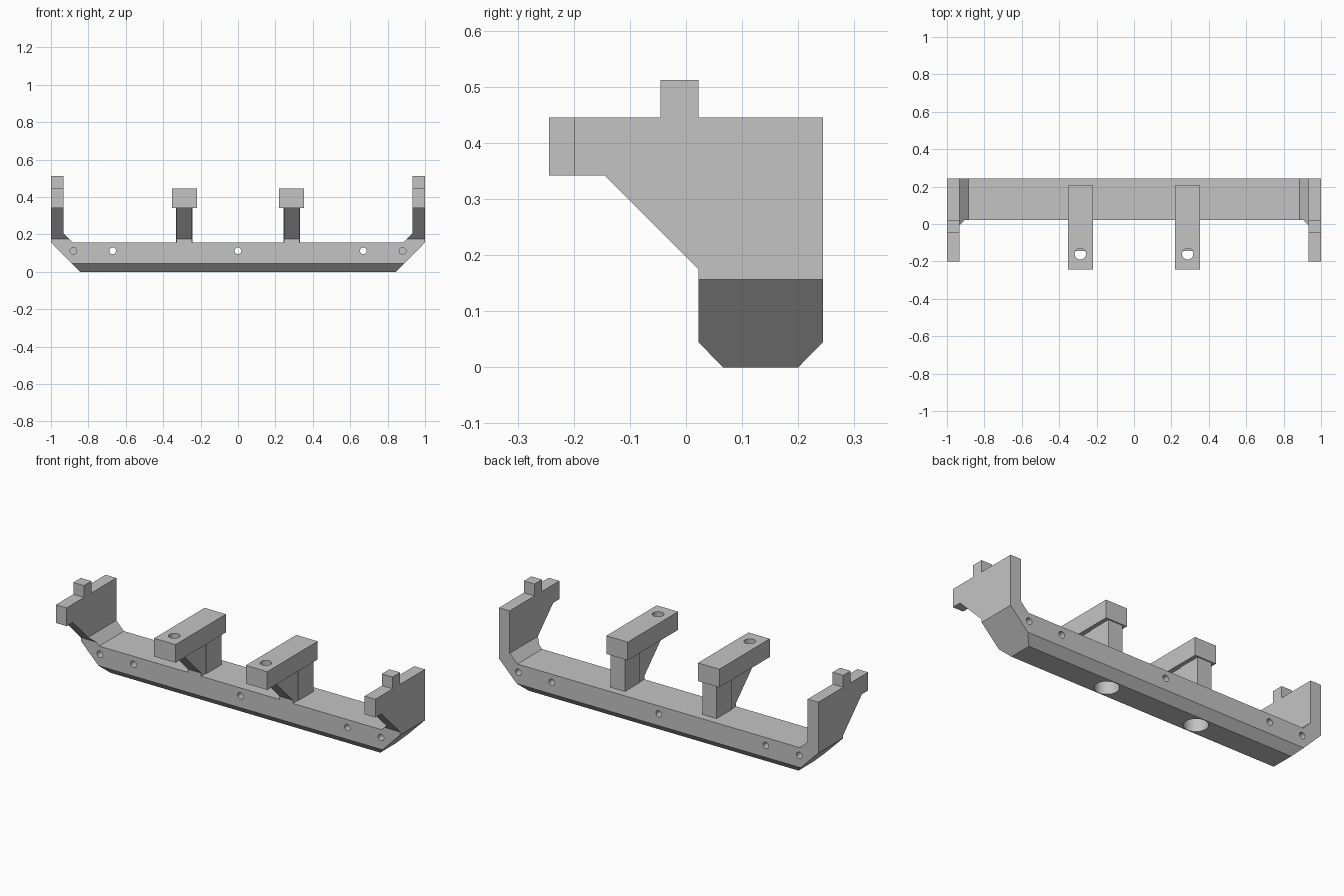
import bpy
import bmesh
from mathutils import Matrix, Vector

cube = bpy.data.objects.get("Cube")
if cube:
    bpy.data.objects.remove(cube, do_unlink=True)

grey = bpy.data.materials.new("plain grey")
grey.use_nodes = True
COLOUR = (0.55, 0.55, 0.55, 1)
grey.diffuse_color = COLOUR
grey.node_tree.nodes["Principled BSDF"].inputs["Base Color"].default_value = COLOUR


def finish(name, bm):
    bmesh.ops.recalc_face_normals(bm, faces=bm.faces)
    mesh = bpy.data.meshes.new(name)
    bm.to_mesh(mesh)
    bm.free()
    mesh.materials.append(grey)
    ob = bpy.data.objects.new(name, mesh)
    bpy.context.collection.objects.link(ob)
    return ob


def prism(name, points, axis, start, end):
    """Extrude a flat profile along x (points are y, z) or along y (points are x, z)."""
    bm = bmesh.new()
    place = (lambda u, v: (start, u, v)) if axis == "X" else (lambda u, v: (u, start, v))
    face = bm.faces.new([bm.verts.new(place(u, v)) for u, v in points])
    moved = bmesh.ops.extrude_face_region(bm, geom=[face])["geom"]
    shift = end - start
    offset = Vector((shift, 0, 0)) if axis == "X" else Vector((0, shift, 0))
    bmesh.ops.translate(bm, vec=offset, verts=[g for g in moved if isinstance(g, bmesh.types.BMVert)])
    return finish(name, bm)


def box(name, x0, x1, y0, y1, z0, z1):
    return prism(name, [(x0, z0), (x1, z0), (x1, z1), (x0, z1)], "Y", y0, y1)


def add_drill(bm, centre, radius, depth, axis):
    turn = Matrix.Rotation(1.5707963, 4, "X") if axis == "Y" else Matrix()
    bmesh.ops.create_cone(bm, cap_ends=True, segments=32, radius1=radius, radius2=radius,
                          depth=depth, matrix=Matrix.Translation(centre) @ turn)


def combine(ob, tool, operation):
    """Apply a boolean and discard the tool."""
    tool.hide_render = True
    mod = ob.modifiers.new(operation.lower(), "BOOLEAN")
    mod.operation, mod.solver, mod.object = operation, "EXACT", tool
    bpy.context.view_layer.update()
    graph = bpy.context.evaluated_depsgraph_get()
    mesh = bpy.data.meshes.new_from_object(ob.evaluated_get(graph))
    ob.modifiers.clear()
    ob.data = mesh
    bpy.data.objects.remove(tool, do_unlink=True)


def smooth(ob):
    bpy.ops.object.select_all(action="DESELECT")
    ob.select_set(True)
    bpy.context.view_layer.objects.active = ob
    bpy.ops.object.shade_smooth_by_angle(angle=0.52)


# Beam with upright ends: the U-shaped front outline crossed with the side outline
half = [(0.845, 0), (1, 0.157), (1, 0.512), (0.933, 0.512), (0.933, 0.205), (0.885, 0.157)]
outline = half + [(-x, z) for x, z in reversed(half)]
side = [(0.066, 0), (0.2, 0), (0.244, 0.045), (0.244, 0.445), (0.022, 0.445),
        (0.022, 0.512), (-0.045, 0.512), (-0.045, 0.445), (-0.2, 0.445),
        (-0.2, 0.342), (-0.145, 0.342), (0.022, 0.175), (0.022, 0.045)]
frame = prism("cradle_frame", outline, "Y", -0.4, 0.4)
combine(frame, prism("side_outline", side, "X", -1.1, 1.1), "INTERSECT")

# Cross holes, blind end holes and wide sockets underneath
drills = bmesh.new()
for x in (-0.67, 0, 0.67):
    add_drill(drills, (x, 0.133, 0.112), 0.018, 0.4, "Y")
for s in (-1, 1):
    for y in (0.022, 0.244):
        add_drill(drills, (s * 0.88, y, 0.112), 0.018, 0.14, "Y")
    add_drill(drills, (s * 0.287, 0.133, 0), 0.063, 0.2, "Z")
combine(frame, finish("frame_drills", drills), "DIFFERENCE")
smooth(frame)

# Two brackets: post, sloping brace and drilled arm
brace = [(0.1, 0.157), (0.022, 0.157), (0.022, 0.175), (-0.145, 0.342), (0.1, 0.342)]
for s, label in ((1, "left"), (-1, "right")):
    x = s * 0.287
    box(label + "_post", x - 0.045, x + 0.045, 0.066, 0.2, 0.157, 0.342)
    prism(label + "_brace", brace, "X", x - 0.041, x + 0.041)
    arm = box(label + "_arm", x - 0.067, x + 0.067, -0.244, 0.207, 0.342, 0.445)
    hole = bmesh.new()
    add_drill(hole, (x, -0.16, 0.39), 0.03, 0.3, "Z")
    combine(arm, finish("arm_drill", hole), "DIFFERENCE")
    smooth(arm)
